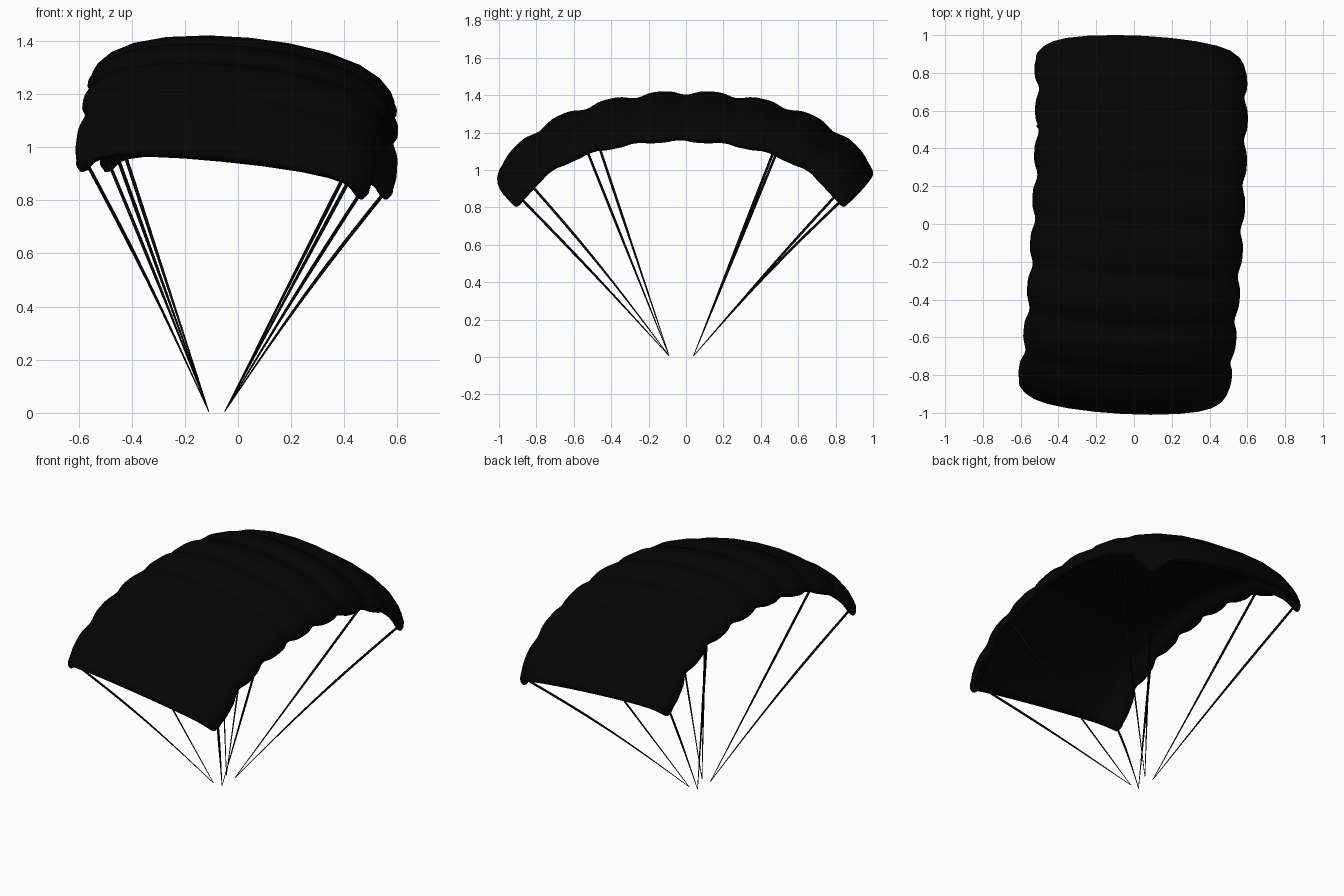
import bpy, bmesh, math
from mathutils import Matrix, Vector

cube = bpy.data.objects.get("Cube")
if cube:
    bpy.data.objects.remove(cube, do_unlink=True)


def material(name, color):
    m = bpy.data.materials.new(name)
    m.use_nodes = True
    m.diffuse_color = color
    bsdf = m.node_tree.nodes["Principled BSDF"]
    bsdf.inputs["Base Color"].default_value = color
    bsdf.inputs["Roughness"].default_value = 0.9
    return m


black = material("black fabric", (0.0014, 0.0014, 0.0014, 1))

# Canopy chord section: (half width, offset from the arc), outer skin and inner skin
OUTER = [(0, 0), (.15, -.005), (.3, -.022), (.42, -.05), (.5, -.085),
         (.545, -.122), (.562, -.15), (.563, -.168), (.55, -.182)]
INNER = [(0, -.062), (.15, -.064), (.3, -.074), (.4, -.09), (.45, -.106),
         (.474, -.125), (.488, -.15), (.502, -.174), (.525, -.186)]
CELLS, STEPS = 8, 12
END = math.radians(45.9)

# The whole canopy banks to one side and is turned slightly
pose = (Matrix.Translation((-.095, 0, .05))
        @ Matrix.Rotation(math.radians(-3), 4, 'Z')
        @ Matrix.Rotation(math.radians(5.6), 4, 'Y'))


def mirrored(half):
    return [(-x, n) for x, n in reversed(half[1:])] + half


def place(x, n, angle):
    s = min(abs(angle) / END, 1)
    r = 1.35 + .035 * math.sin(math.pi * s * s) + .022 * s * s + n
    return pose @ Vector((x, r * math.sin(angle), r * math.cos(angle)))


def section(angle, puff, pinch=0):
    """Outer and inner rows of points; pinch draws both skins together."""
    outer, inner = [], []
    for (xo, no), (xi, ni) in zip(mirrored(OUTER), mirrored(INNER)):
        xo *= .97 + .035 * puff
        no += .022 * puff * max(1 + no / .1, -.5)
        xm = (xo + xi) / 2 * (1 - .03 * pinch)
        nm = (no + ni) / 2 * (1 - .15 * pinch)
        outer.append(place(xo + (xm - xo) * pinch, no + (nm - no) * pinch, angle))
        inner.append(place(xi + (xm - xi) * pinch, ni + (nm - ni) * pinch, angle))
    return outer + inner[::-1]


# Spanwise stations: inflated cells, with rounded closed tips
stations = []
count = CELLS * STEPS
for i in range(count + 1):
    puff = 1 - math.cos(math.pi * i / STEPS) ** 4
    if i < STEPS / 2 or i > count - STEPS / 2:
        puff = .4 + .6 * puff
    stations.append((END * (2 * i / count - 1), puff, 0))
for extra, pinch in ((.012, .12), (.022, .35), (.028, .65)):
    stations.insert(0, (-END - extra, .3, pinch))
    stations.append((END + extra, .3, pinch))

bm = bmesh.new()
rows = [[bm.verts.new(p) for p in section(*s)] for s in stations]
size = len(rows[0])
for a, b in zip(rows, rows[1:]):
    for j in range(size):
        k = (j + 1) % size
        bm.faces.new((a[j], a[k], b[k], b[j]))
for row in (rows[0], rows[-1]):
    for j in range(size // 2 - 1):
        bm.faces.new((row[j], row[j + 1], row[size - 2 - j], row[size - 1 - j]))
bmesh.ops.recalc_face_normals(bm, faces=bm.faces)
mesh = bpy.data.meshes.new("canopy")
bm.to_mesh(mesh)
bm.free()
canopy = bpy.data.objects.new("canopy", mesh)
mesh.materials.append(black)
bpy.context.collection.objects.link(canopy)
bpy.context.view_layer.objects.active = canopy
canopy.select_set(True)
bpy.ops.object.shade_smooth_by_angle(angle=math.radians(50))


# Suspension lines, thinning toward the bottom
def line(name, top, bow):
    top = Vector(top)
    foot = Vector((-.05 if top.x > 0 else -.11, .04 if top.y > 0 else -.09, .005))
    curve = bpy.data.curves.new(name, 'CURVE')
    curve.dimensions = '3D'
    curve.bevel_depth = .007
    curve.bevel_resolution = 1
    curve.use_fill_caps = True
    curve.materials.append(black)
    spline = curve.splines.new('POLY')
    n = 8
    spline.points.add(n)
    for i, p in enumerate(spline.points):
        t = i / n
        pos = foot.lerp(top, t) + Vector((0, 0, bow * math.sin(math.pi * t)))
        p.co = (*pos, 1)
        p.radius = .25 + .75 * min(1, t * 1.6)
    obj = bpy.data.objects.new(name, curve)
    bpy.context.collection.objects.link(obj)


line("front_right_tip_line", (-.575, -.855, .95), .025)
line("front_left_tip_line", (.475, -.885, .85), .01)
line("back_right_tip_line", (-.49, .88, .95), .01)
line("back_left_tip_line", (.56, .835, .84), .025)
line("front_right_inner_line", (-.55, -.5, 1.23), 0)
line("front_left_inner_line", (.52, -.54, 1.13), 0)
line("back_right_inner_line", (-.51, .52, 1.23), 0)
line("back_left_inner_line", (.555, .5, 1.13), 0)
